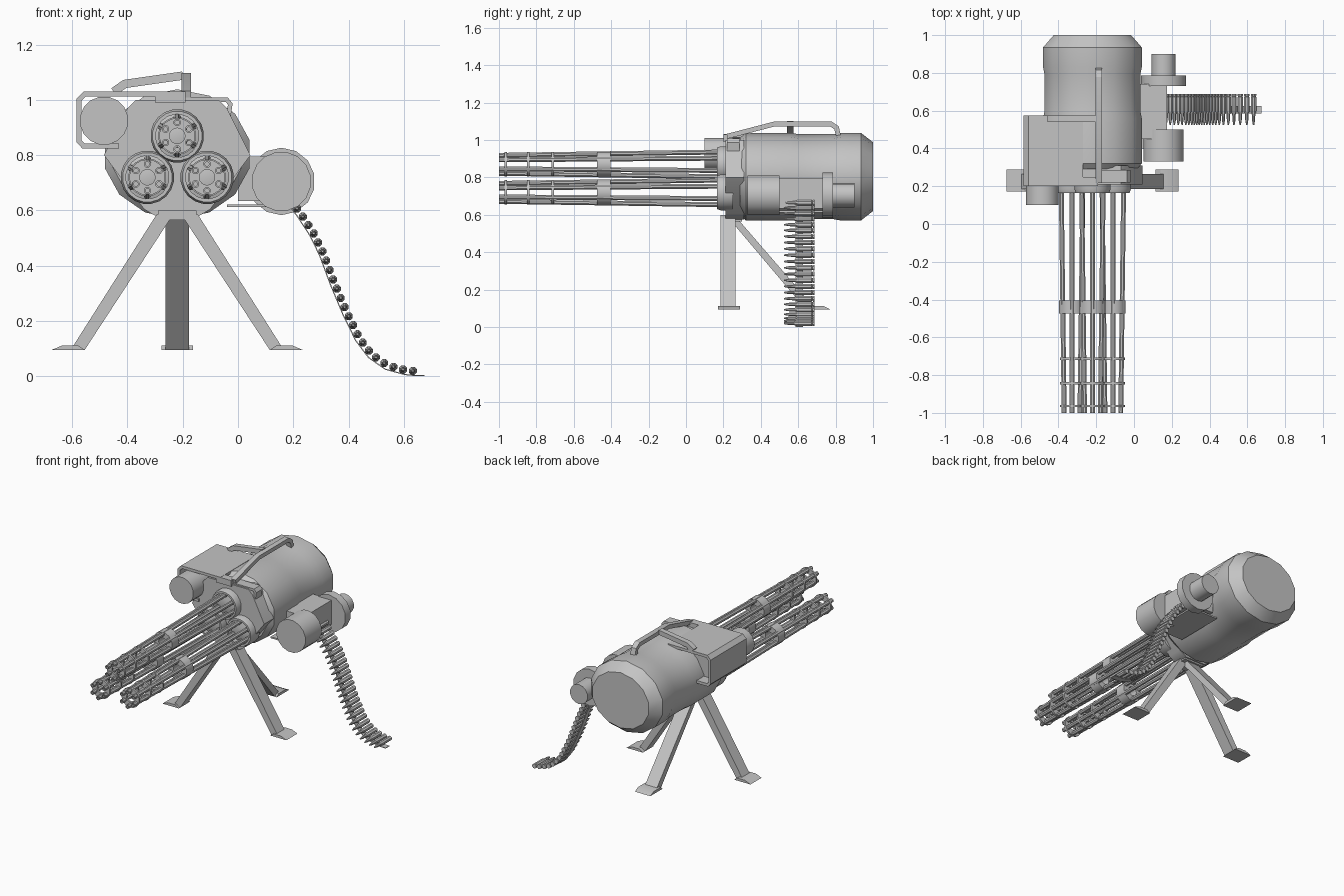
import bpy, bmesh, math
from mathutils import Vector

cube = bpy.data.objects.get("Cube")
if cube:
    bpy.data.objects.remove(cube)

metal = bpy.data.materials.new("grey metal")
metal.use_nodes = True
GREY = (0.55, 0.55, 0.55, 1)
metal.diffuse_color = GREY
metal.node_tree.nodes["Principled BSDF"].inputs["Base Color"].default_value = GREY


def finish(name, bm):
    bmesh.ops.remove_doubles(bm, verts=bm.verts, dist=0.00001)
    bmesh.ops.recalc_face_normals(bm, faces=bm.faces)
    mesh = bpy.data.meshes.new(name)
    bm.to_mesh(mesh)
    bm.free()
    mesh.materials.append(metal)
    ob = bpy.data.objects.new(name, mesh)
    bpy.context.scene.collection.objects.link(ob)
    bpy.ops.object.select_all(action='DESELECT')
    ob.select_set(True)
    bpy.context.view_layer.objects.active = ob
    bpy.ops.object.shade_smooth_by_angle(angle=math.radians(32))
    return ob


def add_lathe(bm, profile, centre, sides, end=None, tube=False, squash=1.0):
    """Turn (radius, y) points about a line parallel to y; end slants the line."""
    c0, c1 = Vector(centre), Vector(end or centre)
    y0, y1 = profile[0][1], profile[-1][1]
    if tube:
        y0, y1 = max(p[1] for p in profile), min(p[1] for p in profile)
    rings = []
    for r, y in profile:
        c = c0.lerp(c1, (y - y0) / (y1 - y0))
        angles = [2 * math.pi * (i + 0.5) / sides for i in range(sides)]
        rings.append([bm.verts.new((c.x + r * math.cos(a), y, c.y + r * squash * math.sin(a)))
                      for a in angles])
    pairs = list(zip(rings, rings[1:]))
    if tube:
        pairs.append((rings[-1], rings[0]))
    else:
        bm.faces.new(rings[0])
        bm.faces.new(rings[-1])
    for a, b in pairs:
        for i in range(sides):
            j = (i + 1) % sides
            bm.faces.new((a[i], a[j], b[j], b[i]))


def lathe(name, profile, centre, sides=16, **kw):
    bm = bmesh.new()
    add_lathe(bm, profile, centre, sides, **kw)
    return finish(name, bm)


def ring(r_in, r_out, y0, y1):
    return [(r_in, y0), (r_out, y0), (r_out, y1), (r_in, y1)]


def prism(name, outline, axis, lo, hi):
    """Extrude an outline: (x, z) along y, or (y, z) along x."""
    def at(p, d):
        return (p[0], d, p[1]) if axis == 'y' else (d, p[0], p[1])
    bm = bmesh.new()
    a = [bm.verts.new(at(p, lo)) for p in outline]
    b = [bm.verts.new(at(p, hi)) for p in outline]
    bm.faces.new(a)
    bm.faces.new(b)
    for i in range(len(a)):
        j = (i + 1) % len(a)
        bm.faces.new((a[i], a[j], b[j], b[i]))
    return finish(name, bm)


def strip(points, thick, shift=0.0):
    """Outline of a mitred band that follows a path."""
    pts = [Vector(p) for p in points]
    left, right = [], []
    for i, p in enumerate(pts):
        d0 = (p - pts[i - 1]).normalized() if i else (pts[1] - p).normalized()
        d1 = (pts[i + 1] - p).normalized() if i < len(pts) - 1 else d0
        n0, n1 = Vector((-d0.y, d0.x)), Vector((-d1.y, d1.x))
        m = (n0 + n1).normalized()
        m = m / max(m.dot(n0), 0.4)
        left.append(p + m * (shift + thick / 2))
        right.append(p + m * (shift - thick / 2))
    return left + right[::-1]


def box(name, x0, x1, y0, y1, z0, z1):
    return prism(name, [(x0, z0), (x1, z0), (x1, z1), (x0, z1)], 'y', y0, y1)


MID = -0.22

# Main housing and front plate
lathe("housing", [(0.24, 0.29), (0.268, 0.32), (0.268, 0.56), (0.26, 0.6), (0.26, 0.79),
                  (0.268, 0.83), (0.268, 0.935), (0.21, 1.0)], (MID, 0.804), 14, squash=0.875)
half = [(0.07, 0.575), (0.12, 0.605), (0.265, 0.8), (0.18, 0.97), (0.15, 1.0)]
prism("front_plate", [(MID + x, z) for x, z in half] + [(MID - x, z) for x, z in half[::-1]],
      'y', 0.21, 0.31)

# Three rotary barrel clusters
for n, (cx, cz) in enumerate([(MID, 0.87), (MID - 0.108, 0.72), (MID + 0.108, 0.72)], 1):
    lathe(f"collar_{n}", [(0.078, 0.25), (0.097, 0.25), (0.097, 0.185), (0.09, 0.165),
                          (0.078, 0.165)], (cx, cz), 20, tube=True)
    lathe(f"hub_{n}", [(0.078, 0.25), (0.078, 0.2), (0.03, 0.185)], (cx, cz), 20)
    bm = bmesh.new()
    for k in range(6):
        a = math.radians(30 + 60 * k)
        d = Vector((math.cos(a), math.sin(a)))
        c = Vector((cx, cz))
        add_lathe(bm, [(0.014, 0.2), (0.014, -1.0), (0.008, -1.0), (0.008, -0.95)],
                  c + d * 0.066, 8, end=c + d * 0.049)
    finish(f"barrels_{n}", bm)
    lathe(f"barrel_band_{n}", ring(0.03, 0.069, -0.475, -0.405), (cx, cz), 18, tube=True)
    for m, y in enumerate((-0.97, -0.85, -0.72), 1):
        lathe(f"barrel_ring_{n}_{m}", ring(0.028, 0.065, y, y + 0.013), (cx, cz), 18, tube=True)

# Motor under a wrap-around cover on the right side
lathe("motor", [(0.088, 0.1), (0.088, 0.5)], (-0.485, 0.925), 16)
cover = [(-0.27, 1.022), (-0.555, 1.022), (-0.575, 1.002), (-0.575, 0.85),
         (-0.56, 0.834), (-0.43, 0.834)]
prism("motor_cover", strip(cover, 0.018), 'y', 0.2, 0.575)
box("cover_front_lip", -0.3, -0.19, 0.2, 0.25, 0.99, 1.03)

# Small strap over the left front corner
prism("front_strap", strip([(-0.19, 1.0), (-0.04, 1.0), (-0.028, 0.985), (-0.035, 0.935)], 0.016),
      'y', 0.22, 0.285)

# Carrying handle and its side brace
prism("handle", strip([(0.22, 1.02), (0.47, 1.085), (0.775, 1.085), (0.805, 1.065),
                       (0.82, 1.0)], 0.026), 'x', -0.205, -0.17)
prism("handle_brace", strip([(-0.45, 1.03), (-0.41, 1.058), (-0.2, 1.088)], 0.03),
      'y', 0.54, 0.575)

# Tripod: two splayed front legs and one rear leg
box("leg_mount", MID - 0.07, MID + 0.07, 0.185, 0.3, 0.565, 0.6)
for side, s in (("right", -1), ("left", 1)):
    prism(f"front_leg_{side}", [(MID + s * x, z) for x, z in
                                [(0.015, 0.585), (0.075, 0.585), (0.375, 0.112),
                                 (0.335, 0.095)]], 'y', 0.185, 0.265)
    prism(f"front_foot_{side}", [(MID + s * x, z) for x, z in
                                 [(0.335, 0.095), (0.455, 0.095), (0.415, 0.112),
                                  (0.36, 0.112)]], 'y', 0.172, 0.288)
prism("rear_leg", [(0.23, 0.58), (0.275, 0.58), (0.68, 0.112), (0.64, 0.095)],
      'x', MID - 0.043, MID + 0.043)
prism("rear_foot", [(0.64, 0.095), (0.77, 0.095), (0.735, 0.112), (0.66, 0.112)],
      'x', MID - 0.057, MID + 0.057)

# Feed unit on the left side
FEED = (0.157, 0.705)
lathe("feed_drum", [(0.108, 0.33), (0.108, 0.5)], FEED, 16)
lathe("feed_flange", [(0.122, 0.73), (0.122, 0.785)], FEED, 14)
lathe("feed_motor", [(0.065, 0.78), (0.065, 0.9)], FEED, 14)
box("feed_box", 0.0, 0.175, 0.45, 0.74, 0.635, 0.795)
box("feed_tray", -0.04, 0.16, 0.4, 0.73, 0.612, 0.622)

# Hanging ammunition belt, rounds evenly spaced along a path
path = [Vector(p) for p in [(0.17, 0.665), (0.228, 0.588), (0.275, 0.516), (0.31, 0.444),
                            (0.35, 0.336), (0.394, 0.231), (0.44, 0.137), (0.484, 0.079),
                            (0.54, 0.04), (0.606, 0.022), (0.645, 0.018)]]
bm = bmesh.new()
step, left = 0.0362, 0.0
for a, b in zip(path, path[1:]):
    length = (b - a).length
    while left <= length:
        add_lathe(bm, [(0.004, 0.525), (0.009, 0.55), (0.01, 0.58), (0.0155, 0.597),
                       (0.0155, 0.672), (0.012, 0.675), (0.0155, 0.68), (0.0155, 0.688)],
                  a.lerp(b, left / length), 8)
        left += step
    left -= length
finish("belt_rounds", bm)
prism("belt_strip", strip(path + [Vector((0.675, 0.018))], 0.004, -0.016), 'y', 0.585, 0.625)
